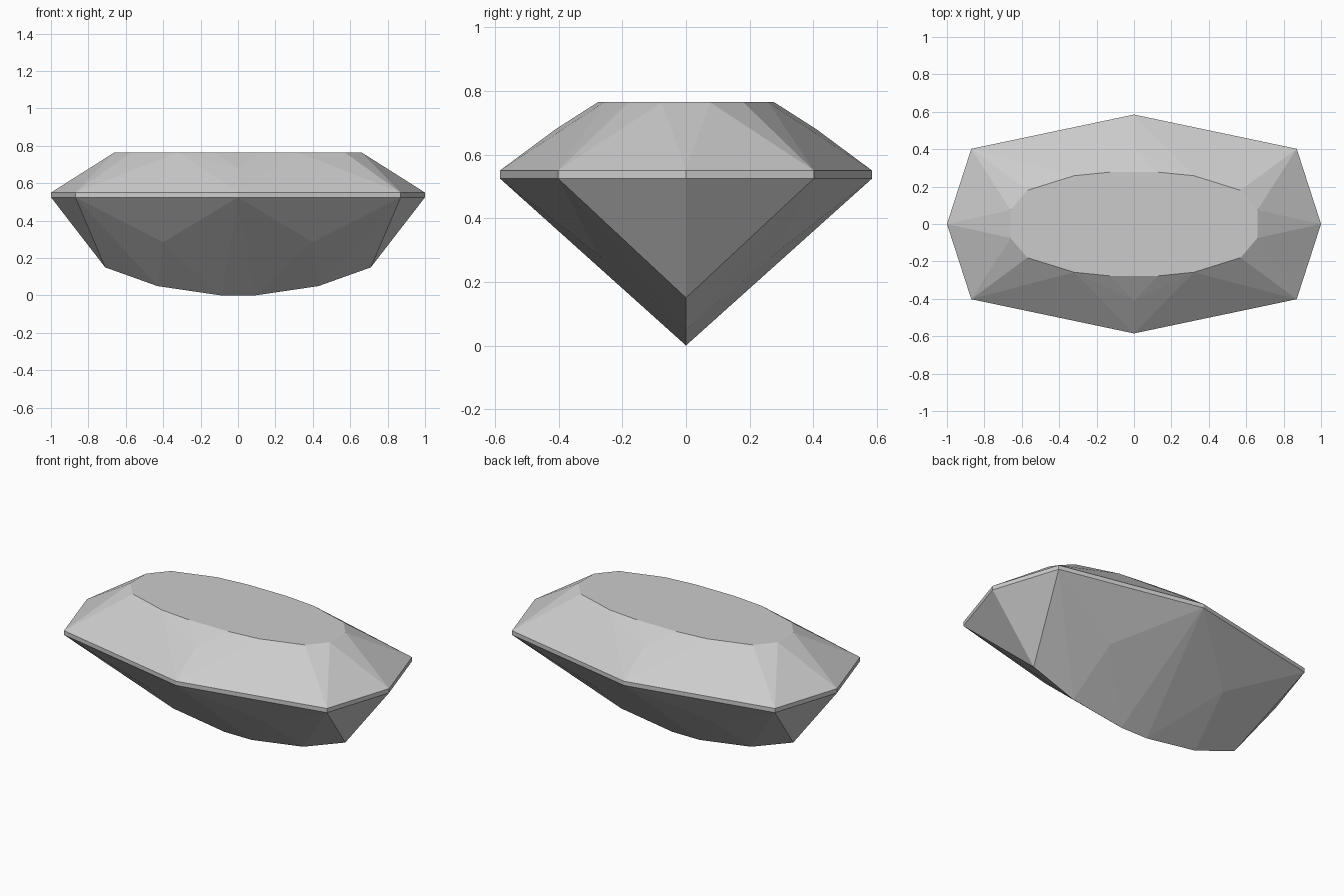
import bpy
import bmesh
import math

cube = bpy.data.objects.get("Cube")
if cube:
    bpy.data.objects.remove(cube, do_unlink=True)

# Heights of the main levels
GIRDLE_LOW, GIRDLE_HIGH, TABLE = 0.525, 0.55, 0.765

# One quarter of the cut stone; the rest is mirrored in x and y
girdle = [(1, 0), (0.87, 0.402), (0, 0.585)]
table = [(0.66, 0.075), (0.57, 0.18), (0.32, 0.258), (0.13, 0.277)]
star_point = [(0, 0.41, 0.68)]
pavilion_point = [(0.4, 0.275, 0.285)]
keel = [(0.71, 0, 0.15), (0.43, 0, 0.05), (0.09, 0, 0)]

quarter = [(x, y, z) for z in (GIRDLE_LOW, GIRDLE_HIGH) for x, y in girdle]
quarter += [(x, y, TABLE) for x, y in table]
quarter += star_point + pavilion_point + keel


def mirrored(points):
    """All distinct mirror images of the points across x and y."""
    return sorted({(x * sx, y * sy, z) for x, y, z in points
                   for sx in (1, -1) for sy in (1, -1)})


# Facets: wrap the points and merge coplanar triangles
bm = bmesh.new()
for point in mirrored(quarter):
    bm.verts.new(point)
bmesh.ops.convex_hull(bm, input=bm.verts[:])
bmesh.ops.dissolve_limit(bm, angle_limit=math.radians(0.5),
                         verts=bm.verts[:], edges=bm.edges[:])
bmesh.ops.recalc_face_normals(bm, faces=bm.faces[:])
for face in bm.faces:
    face.smooth = False

mesh = bpy.data.meshes.new("cut_gemstone")
bm.to_mesh(mesh)
bm.free()
gem = bpy.data.objects.new("cut_gemstone", mesh)
bpy.context.collection.objects.link(gem)

# Plain grey stone
grey = (0.6, 0.6, 0.6, 1)
stone = bpy.data.materials.new("grey_stone")
stone.use_nodes = True
stone.diffuse_color = grey
stone.node_tree.nodes["Principled BSDF"].inputs["Base Color"].default_value = grey
mesh.materials.append(stone)
